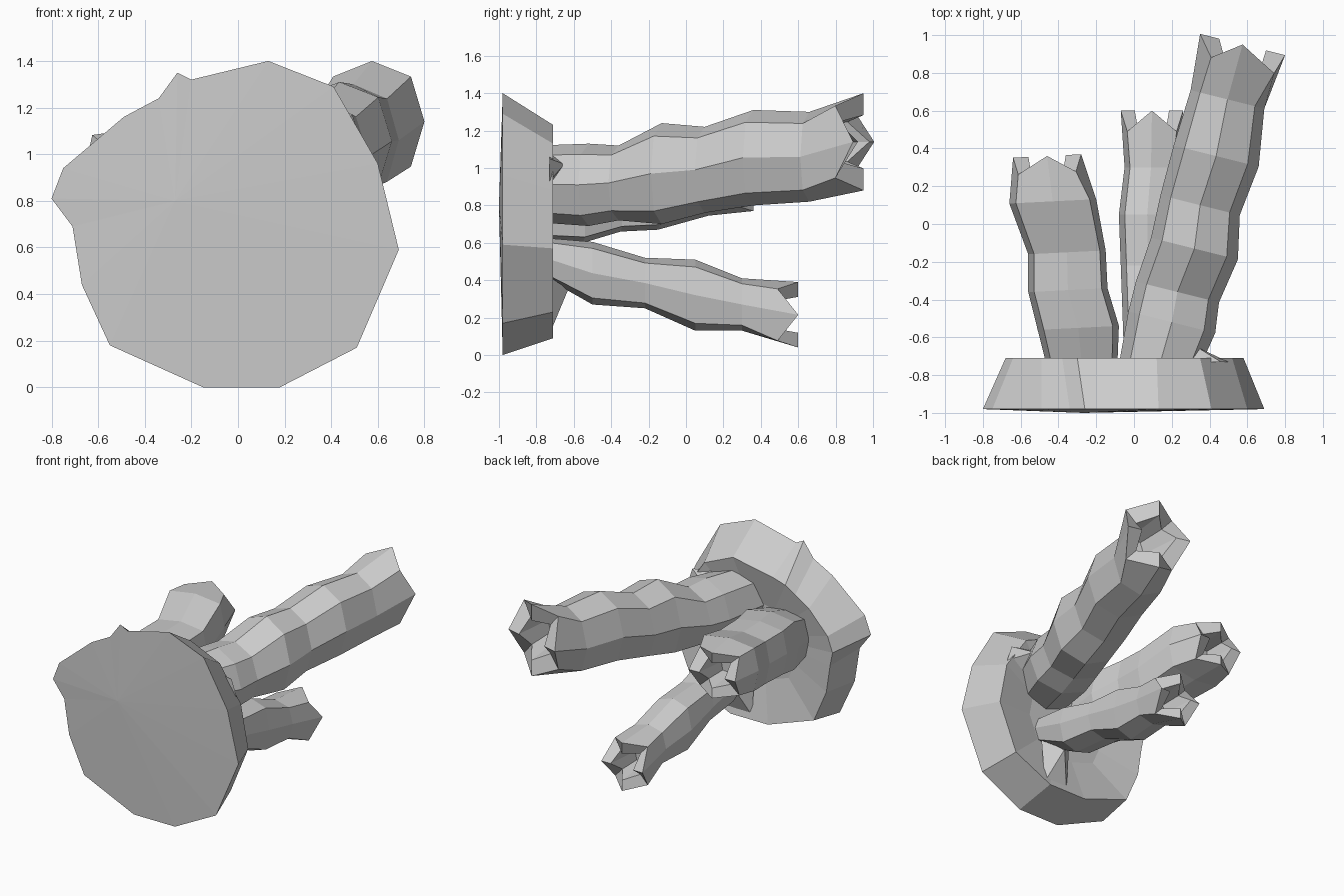
import bpy, bmesh, math

cube = bpy.data.objects.get("Cube")
if cube:
    bpy.data.objects.remove(cube)

grey = bpy.data.materials.new("plain_grey")
grey.use_nodes = True
COLOUR = (0.6, 0.6, 0.6, 1)
grey.diffuse_color = COLOUR
grey.node_tree.nodes["Principled BSDF"].inputs["Base Color"].default_value = COLOUR


def finish(name, bm):
    bmesh.ops.recalc_face_normals(bm, faces=bm.faces)
    mesh = bpy.data.meshes.new(name)
    bm.to_mesh(mesh)
    bm.free()
    mesh.materials.append(grey)
    obj = bpy.data.objects.new(name, mesh)
    bpy.context.collection.objects.link(obj)
    return obj


def bridge(bm, a, b):
    for i in range(len(a)):
        j = (i + 1) % len(a)
        bm.faces.new((a[i], a[j], b[j], b[i]))


def fan(bm, ring, point):
    centre = bm.verts.new(point)
    for i, v in enumerate(ring):
        bm.faces.new((v, ring[(i + 1) % len(ring)], centre))


def section(bm, y, left, right, low, high, shear, square, scale=1, notch=0):
    """Eight-sided ring; corners are pushed out by square and drop back by notch."""
    cx, cz = (left + right) / 2, (low + high) / 2
    ring = []
    for i in range(8):
        a = i * math.pi / 4
        r = scale * (square if i % 2 else 1)
        dx = r * math.cos(a) * (right - left) / 2
        dz = r * math.sin(a) * (high - low) / 2
        dy = -shear * dx - (notch if i % 2 else 0)
        ring.append(bm.verts.new((cx + dx, y + dy, cz + dz)))
    return ring


def tube(name, rings, shear, square, notch, depth):
    """Faceted tube with a jagged, thick-walled open mouth."""
    bm = bmesh.new()
    loops = [section(bm, *r, shear if i else 0, square) for i, r in enumerate(rings[:-1])]
    end = rings[-1]
    loops.append(section(bm, *end, shear, square, 1, notch))
    loops.append(section(bm, *end, shear, square, 0.55, notch))
    loops.append(section(bm, end[0] - depth, *end[1:], shear, square, 0.42))
    for a, b in zip(loops, loops[1:]):
        bridge(bm, a, b)
    bm.faces.new(loops[0])
    bm.faces.new(loops[-1])
    return finish(name, bm)


# Base: irregular disc with a bevelled rim and a shallow dished back
front_outline = [(-.15, 0), (.18, 0), (.51, .17), (.69, .59), (.6, .96), (.41, 1.29),
                 (.13, 1.4), (-.2, 1.32), (-.26, 1.35), (-.34, 1.24), (-.49, 1.16),
                 (-.75, .94), (-.8, .81), (-.71, .69), (-.67, .44), (-.55, .18)]
rim_outline = [(-.16, .09), (.14, .09), (.44, .23), (.58, .57), (.52, .88), (.35, 1.13),
               (.12, 1.23), (-.2, 1.17), (-.3, 1.14), (-.38, 1.09), (-.49, 1.02),
               (-.64, .86), (-.68, .75), (-.66, .65), (-.63, .45), (-.53, .22)]


def disc_ring(bm, outline, y, scale):
    cx, cz = -.04, .66
    return [bm.verts.new((cx + (x - cx) * scale, y, cz + (z - cz) * scale)) for x, z in outline]


bm = bmesh.new()
front = disc_ring(bm, front_outline, -.98, 1)
rim = disc_ring(bm, rim_outline, -.71, 1)
floor = disc_ring(bm, rim_outline, -.77, .5)
bridge(bm, front, rim)
bridge(bm, rim, floor)
fan(bm, front, (-.27, -1, .8))
bm.faces.new(floor)
finish("base_disc", bm)

# Tubes: each ring is y, left, right, low, high
tube("long_tube", [
    (-.8, -.09, .33, .71, 1.12), (-.52, -.03, .43, .69, 1.13), (-.36, .01, .45, .72, 1.12),
    (-.13, .09, .55, .7, 1.24), (.1, .14, .56, .76, 1.22), (.36, .21, .66, .8, 1.31),
    (.66, .3, .69, .82, 1.3), (.95, .35, .8, .88, 1.4)], .25, 1.05, .11, .3)
tube("low_tube", [
    (-.8, -.05, .22, .44, .63), (-.5, -.06, .23, .27, .605), (-.22, -.07, .22, .25, .52),
    (.05, -.08, .22, .13, .51), (.3, -.05, .23, .13, .41), (.6, -.07, .26, .04, .39)],
    0, 1.12, .11, .25)
tube("short_tube", [
    (-.8, -.45, -.09, .62, .92), (-.55, -.51, -.08, .6, 1.01), (-.35, -.56, -.14, .66, 1.03),
    (-.15, -.56, -.15, .67, 1.03), (.12, -.66, -.2, .745, 1.11), (.36, -.64, -.28, .77, 1.1)],
    -.05, 1.2, .09, .22)

# Small bud beside the long tube and a buttress under the low tube
for name, corners, tip in (
        ("bud", ((.3, .9), (.5, .93), (.46, 1.05), (.3, 1.08)), (.33, -.65, 1.02)),
        ("buttress", ((-.02, .11), (.17, .11), (.2, .42), (-.04, .42)), (.08, -.63, .35))):
    bm = bmesh.new()
    foot = [bm.verts.new((x, -.73, z)) for x, z in corners]
    fan(bm, foot, tip)
    bm.faces.new(foot)
    finish(name, bm)
